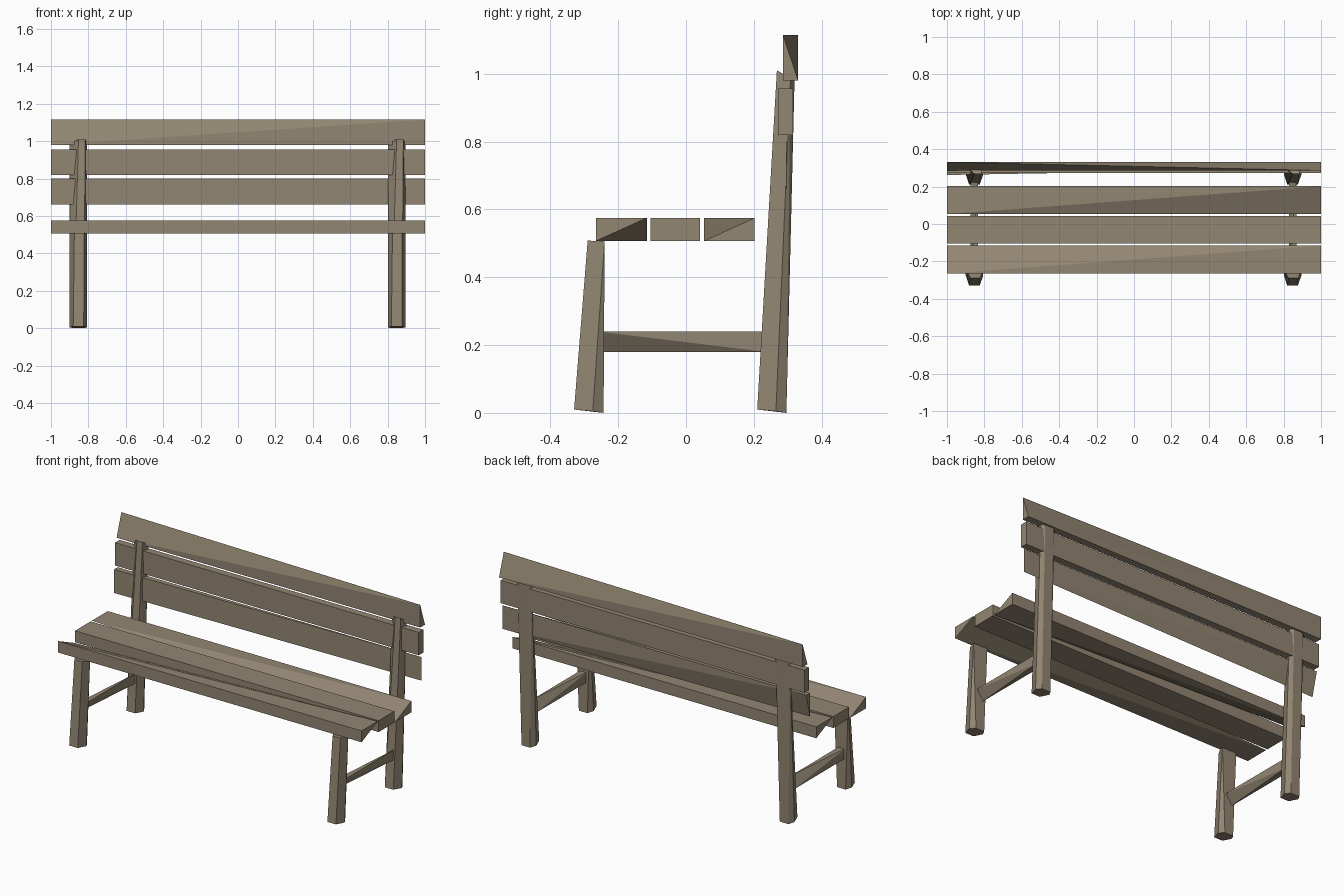
import bpy, bmesh
from itertools import product

cube = bpy.data.objects.get("Cube")
if cube:
    bpy.data.objects.remove(cube, do_unlink=True)

wood = bpy.data.materials.new("weathered_wood")
wood.use_nodes = True
colour = (0.29, 0.24, 0.17, 1)
wood.diffuse_color = colour
wood.node_tree.nodes["Principled BSDF"].inputs["Base Color"].default_value = colour


def hull(name, points, x=0.0):
    """Flat-faced solid stretched around a few corner points."""
    bm = bmesh.new()
    for p in points:
        bm.verts.new(p)
    bmesh.ops.convex_hull(bm, input=bm.verts)
    loose = [v for v in bm.verts if not v.link_faces]
    bmesh.ops.delete(bm, geom=loose, context='VERTS')
    bmesh.ops.recalc_face_normals(bm, faces=bm.faces)
    mesh = bpy.data.meshes.new(name)
    bm.to_mesh(mesh)
    bm.free()
    mesh.materials.append(wood)
    obj = bpy.data.objects.new(name, mesh)
    obj.location.x = x
    bpy.context.collection.objects.link(obj)


def board(name, xs, ys, zs, cut=(), x=0.0):
    """Box whose listed corners are hewn off; a corner is (x, y, z) as 0 or 1."""
    corners = [c for c in product((0, 1), repeat=3) if c not in cut]
    hull(name, [(xs[i], ys[j], zs[k]) for i, j, k in corners], x)


# Seat planks, front to back
span = (-1, 1)
seat_z = (0.507, 0.575)
board("seat_plank_front", span, (-0.265, -0.115), seat_z, [(1, 1, 0), (0, 1, 1)])
board("seat_plank_middle", span, (-0.105, 0.042), seat_z)
board("seat_plank_back", span, (0.053, 0.202), seat_z, [(1, 0, 1), (0, 0, 0)])

# Backrest boards, bottom to top
board("back_board_lower", span, (0.262, 0.297), (0.66, 0.80),
      [(1, 0, 0), (1, 0, 1), (0, 1, 0)])
board("back_board_middle", span, (0.272, 0.315), (0.82, 0.956))
board("back_board_top", span, (0.286, 0.331), (0.98, 1.115), [(0, 0, 1), (1, 1, 1)])

# Legs and stretchers on each side
for side, x in (("right", -0.853), ("left", 0.848)):
    hull("front_leg_" + side, [
        (-0.028, -0.33, 0.01), (0.028, -0.33, 0.01),
        (-0.047, -0.275, 0.005), (0.047, -0.275, 0.005),
        (-0.028, -0.243, 0), (0.028, -0.243, 0),
        (-0.022, -0.29, 0.508), (0.03, -0.29, 0.508),
        (-0.047, -0.24, 0.506), (0.047, -0.24, 0.506)], x)
    hull("back_leg_" + side, [
        (-0.028, 0.21, 0.01), (0.028, 0.21, 0.01),
        (-0.047, 0.265, 0.005), (0.047, 0.265, 0.005),
        (-0.028, 0.296, 0), (0.028, 0.296, 0),
        (0, 0.268, 1.01), (0.036, 0.268, 1.01),
        (-0.047, 0.308, 0.985), (0.047, 0.308, 0.985),
        (-0.028, 0.32, 0.98), (0.028, 0.32, 0.98)], x)
    board("stretcher_" + side, (-0.02, 0.02), (-0.26, 0.235), (0.18, 0.24),
          [(1, 0, 0), (0, 1, 1)], x)
